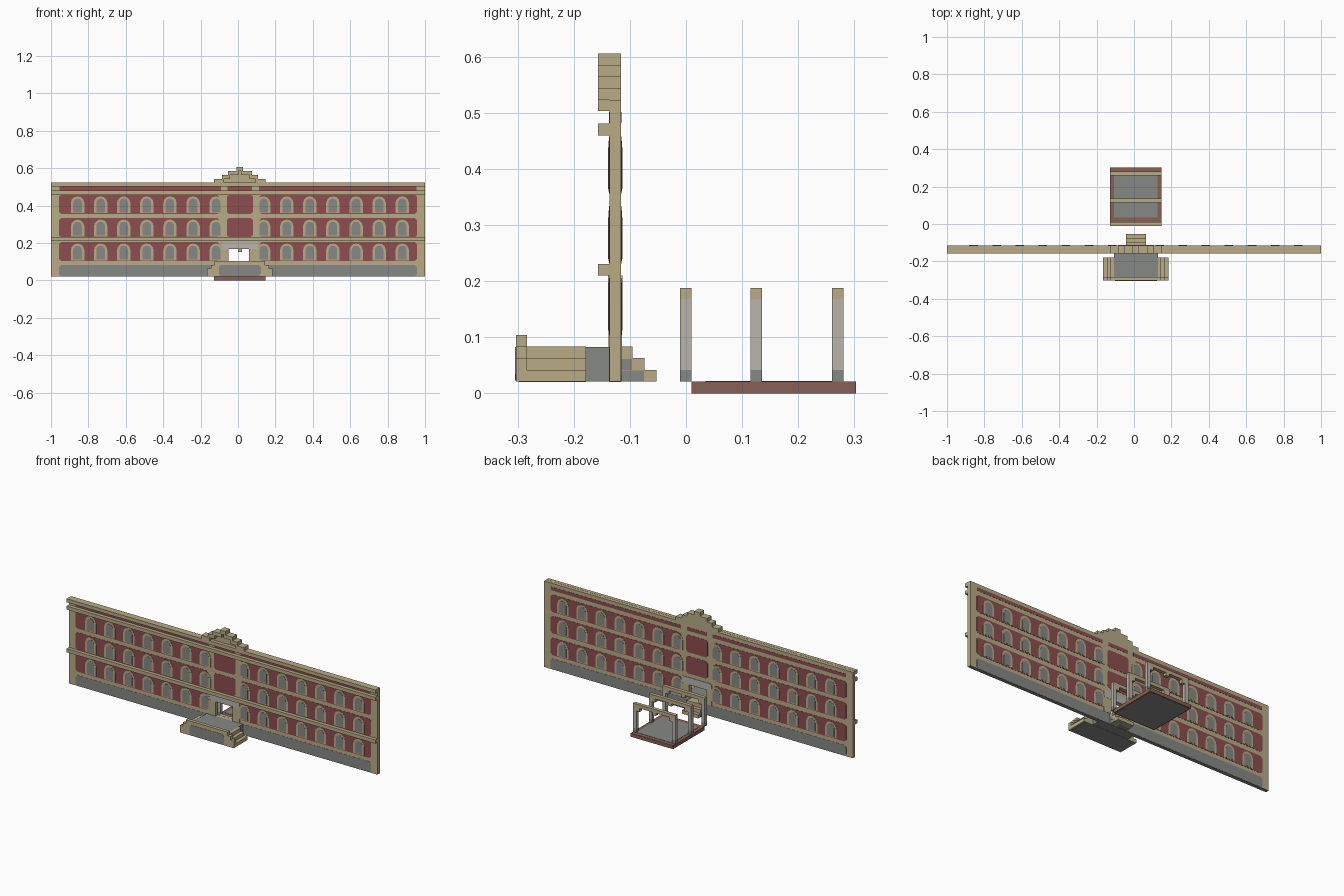
import bpy, bmesh, math

cube = bpy.data.objects.get("Cube")
if cube:
    bpy.data.objects.remove(cube, do_unlink=True)


def material(name, rgb):
    m = bpy.data.materials.new(name)
    m.use_nodes = True
    m.diffuse_color = (*rgb, 1)
    m.node_tree.nodes["Principled BSDF"].inputs["Base Color"].default_value = (*rgb, 1)
    return m


TAN = material("sandstone", (0.48, 0.41, 0.24))
RED = material("red brick", (0.27, 0.075, 0.08))
GRAY = material("gray stone", (0.24, 0.25, 0.235))
PALE = material("pale stone", (0.48, 0.46, 0.41))
BROWN = material("brown brick", (0.25, 0.12, 0.09))


def finish(name, bm, mat):
    bmesh.ops.recalc_face_normals(bm, faces=bm.faces)
    mesh = bpy.data.meshes.new(name)
    bm.to_mesh(mesh)
    bm.free()
    mesh.materials.append(mat)
    obj = bpy.data.objects.new(name, mesh)
    bpy.context.collection.objects.link(obj)
    return obj


def add_prism(bm, pts, y0, y1):
    """Extrude an x-z outline along y."""
    face = bm.faces.new([bm.verts.new((x, y0, z)) for x, z in pts])
    new = bmesh.ops.extrude_face_region(bm, geom=[face])["geom"]
    verts = [v for v in new if isinstance(v, bmesh.types.BMVert)]
    bmesh.ops.translate(bm, verts=verts, vec=(0, y1 - y0, 0))


def rect(x0, x1, z0, z1):
    return [(x0, z0), (x1, z0), (x1, z1), (x0, z1)]


def rounded(x0, x1, z0, z1, r=0.011):
    return [(x0 + r, z0), (x1 - r, z0), (x1, z0 + r), (x1, z1 - r),
            (x1 - r, z1), (x0 + r, z1), (x0, z1 - r), (x0, z0 + r)]


def arch(cx, half, z0, z1):
    pts = [(cx - half, z0), (cx + half, z0)]
    for i in range(7):
        a = math.pi * i / 6
        pts.append((cx + half * math.cos(a), z1 - half + half * math.sin(a)))
    return pts


def prisms(name, outlines, y0, y1, mat):
    bm = bmesh.new()
    for pts in outlines:
        add_prism(bm, pts, y0, y1)
    return finish(name, bm, mat)


def box(name, x0, x1, y0, y1, z0, z1, mat):
    return prisms(name, [rect(x0, x1, z0, z1)], y0, y1, mat)


FRONT, BACK, PROUD = -0.136, -0.116, -0.157
MID = 0.01          # centre line of the entrance
STEP = 0.0208       # height of every step and course
DOOR = (-0.05, 0.06)
TOP = 0.523
tiers = [0.138, 0.096, 0.064, 0.018]   # half widths of the stepped gable

# Wall with stepped gable and door notch
right, left = [], []
for i, half in enumerate(tiers):
    z = TOP + i * STEP
    right += [(MID + half, z), (MID + half, z + STEP)]
    left += [(MID - half, z), (MID - half, z + STEP)]
outline = [(-1, 0.021), (DOOR[0], 0.021), (DOOR[0], 0.168), (DOOR[1], 0.168),
           (DOOR[1], 0.021), (1, 0.021), (1, TOP)] + right + left[::-1] + [(-1, TOP)]
prisms("wall", [outline], FRONT, BACK, TAN)
box("door_threshold", *DOOR, FRONT, BACK, 0.021, 0.083, TAN)

# Cornices across the facade
for name, z in (("lower_cornice", 0.21), ("upper_cornice", 0.46), ("top_cornice", 0.503)):
    box(name, -1, 1, PROUD, FRONT, z, z + STEP, TAN)

# Gable moulding, leaving the middle recessed
moulding = []
for i, half in enumerate(tiers):
    z = TOP + i * STEP
    inner = tiers[i + 1] - 0.012 if i < len(tiers) - 1 else 0
    for s in (-1, 1):
        a, b = sorted((MID + s * inner, MID + s * half))
        moulding.append(rect(a, b, z, z + STEP))
prisms("gable_moulding", moulding, PROUD, FRONT, TAN)


def inlay(name, outlines, mat, thick):
    """Painted shape showing on both wall faces."""
    prisms(name, outlines, FRONT - thick, BACK + thick, mat)


# Brick panels, stone base, frieze
rows = [0.104, 0.232, 0.356]
panels = []
for z in rows:
    panels += [rounded(-0.957, -0.1, z, z + 0.102), rounded(0.115, 0.957, z, z + 0.102)]
for z in rows[1:]:
    panels.append(rounded(-0.06, 0.08, z, z + 0.102))
inlay("brick_panels", panels, RED, 0.001)
inlay("brick_frieze", [rect(-0.955, -0.092, 0.482, 0.502), rect(-0.055, 0.075, 0.482, 0.502),
                       rect(0.113, 0.955, 0.482, 0.502)], RED, 0.001)
inlay("stone_base", [rounded(-0.957, DOOR[0], 0.0215, 0.083),
                     rounded(DOOR[1], 0.957, 0.0215, 0.083)], GRAY, 0.001)
box("wall_underside", -0.995, 0.995, FRONT, BACK, 0.02, 0.0212, GRAY)

# Arched windows
surrounds, panes = [], []
for z in rows:
    for s in (-1, 1):
        for i in range(7):
            x = MID + s * (0.127 + i * 0.1235)
            surrounds.append(arch(x, 0.036, z + 0.004, z + 0.094))
            panes.append(arch(x, 0.023, z + 0.008, z + 0.082))
inlay("window_surrounds", surrounds, TAN, 0.002)
inlay("window_panes", panes, GRAY, 0.003)

# Pale lintel and jambs around the door
inlay("door_lintel", [rounded(-0.086, 0.107, 0.168, 0.21, 0.008)], PALE, 0.003)
inlay("door_jambs", [rect(-0.086, DOOR[0], 0.083, 0.168),
                     rect(DOOR[1], 0.107, 0.083, 0.168)], TAN, 0.002)

# Front terrace with side steps and stepped front rail
box("terrace", MID - 0.117, MID + 0.117, -0.283, FRONT, 0.021, 0.083, GRAY)
halves = [0.175, 0.155, 0.135]
treads, rail = [], []
for i, half in enumerate(halves):
    z = 0.042 + i * STEP
    rail.append(rect(MID - half, MID + half, 0.021 if i == 0 else z, z + STEP))
    for s in (-1, 1):
        a, b = sorted((MID + s * half, MID + s * 0.117))
        treads.append(rect(a, b, 0.021 if i == 0 else z - STEP, z))
prisms("terrace_side_steps", treads, -0.283, -0.178, TAN)
prisms("terrace_front_rail", rail, -0.303, -0.283, TAN)
prisms("terrace_front_panel", [rounded(MID - 0.112, MID + 0.112, 0.023, 0.083)],
       -0.3045, -0.303, GRAY)
box("terrace_underside", MID - 0.165, MID + 0.165, -0.298, -0.178, 0.02, 0.0212, GRAY)

# Back steps with gray cheeks
for i in range(3):
    z = 0.042 + i * STEP
    y = -0.053 - i * 0.021
    box("back_step", MID - 0.053, MID + 0.053, BACK, y, z - STEP, z, TAN)
    if i < 2:
        box("back_step_cheek", MID - 0.054, MID + 0.054, BACK, y - 0.022,
            z - STEP, z - 0.001, GRAY)

# Porch floor
X0, X1 = -0.128, 0.146
box("porch_base", X0, X1, 0.01, 0.303, 0, 0.021, BROWN)
box("porch_paving", X0 + STEP, X1 - STEP, 0.035, 0.28, 0.021, 0.0225, GRAY)
box("porch_underside", X0 + 0.008, X1 - 0.008, 0.018, 0.295, -0.0003, 0.001, GRAY)

# Porch frames: columns, feet, beam and brackets
for y in (-0.011, 0.115, 0.26):
    back = y + STEP
    ends = [(X0, X0 + STEP), (X1 - STEP, X1)]
    prisms("porch_column_feet", [rect(a, b, 0.021, 0.042) for a, b in ends], y, back, GRAY)
    prisms("porch_columns", [rect(a, b, 0.042, 0.168) for a, b in ends], y, back, PALE)
    box("porch_beam", X0, X1, y, back, 0.168, 0.188, TAN)
    drops = [rect(X0 + STEP, X0 + 2 * STEP, 0.147, 0.168),
             rect(X1 - 2 * STEP, X1 - STEP, 0.147, 0.168),
             rect(MID - 0.011, MID + 0.011, 0.152, 0.168)]
    prisms("porch_brackets", drops, y, back, TAN)
